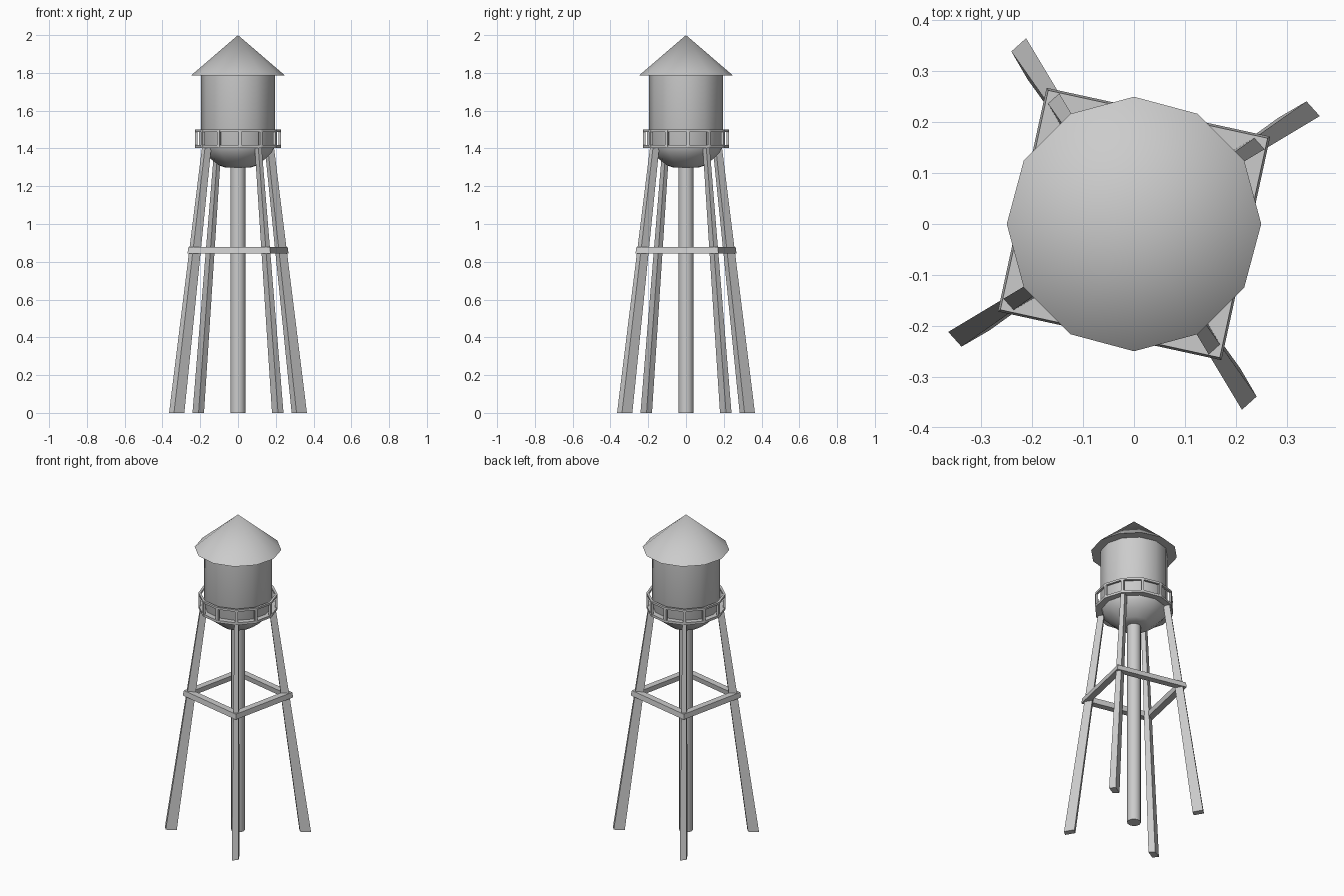
import bpy, bmesh
from math import sin, cos, pi, radians

if "Cube" in bpy.data.objects:
    bpy.data.objects.remove(bpy.data.objects["Cube"])

TWIST = radians(2.7)   # legs and walkway are turned slightly against the tank


def finish(name, bm, smooth=None):
    bmesh.ops.remove_doubles(bm, verts=bm.verts, dist=1e-5)
    bmesh.ops.recalc_face_normals(bm, faces=bm.faces)
    me = bpy.data.meshes.new(name)
    bm.to_mesh(me)
    bm.free()
    ob = bpy.data.objects.new(name, me)
    bpy.context.collection.objects.link(ob)
    if smooth:
        bpy.ops.object.select_all(action='DESELECT')
        ob.select_set(True)
        bpy.context.view_layer.objects.active = ob
        bpy.ops.object.shade_smooth_by_angle(angle=radians(smooth))
    return ob


def lathe(name, profile, sides=12, turn=0.0, closed=False, smooth=None):
    """Spin an (r, z) profile; closed profiles make rings, open ones end on the axis."""
    bm = bmesh.new()
    rings = []
    for r, z in profile:
        if r == 0:
            rings.append([bm.verts.new((0, 0, z))] * sides)
        else:
            rings.append([bm.verts.new((r * cos(turn + 2 * pi * i / sides),
                                        r * sin(turn + 2 * pi * i / sides), z))
                          for i in range(sides)])
    pairs = list(zip(rings, rings[1:]))
    if closed:
        pairs.append((rings[-1], rings[0]))
    for a, b in pairs:
        for i in range(sides):
            j = (i + 1) % sides
            bm.faces.new(list(dict.fromkeys((a[i], a[j], b[j], b[i]))))
    return finish(name, bm, smooth)


def ring(name, r0, r1, z0, z1, sides=12, turn=TWIST):
    return lathe(name, [(r0, z0), (r1, z0), (r1, z1), (r0, z1)], sides, turn, True)


def prism(name, bottom, z0, top, z1, angle=0.0):
    """Loft between two quads, turned about the z axis."""
    bm = bmesh.new()
    c, s = cos(angle), sin(angle)
    lo, hi = [[bm.verts.new((x * c - y * s, x * s + y * c, z)) for x, y in quad]
              for quad, z in ((bottom, z0), (top, z1))]
    bm.faces.new(lo)
    bm.faces.new(hi)
    for i in range(4):
        j = (i + 1) % 4
        bm.faces.new((lo[i], lo[j], hi[j], hi[i]))
    return finish(name, bm)


# Conical roof
lathe("roof", [(0, 1.785), (0.25, 1.785), (0, 2.0)], smooth=40)

# Tank with bowl bottom
lathe("tank", [(0, 1.79), (0.195, 1.79), (0.195, 1.42), (0.18, 1.38), (0.145, 1.345),
               (0.10, 1.31), (0.07, 1.30), (0, 1.30)], smooth=50)

# Central pipe
lathe("center_pipe", [(0, 0), (0.04, 0), (0.04, 1.31), (0, 1.31)], smooth=40)

# Walkway floor and railing
ring("walkway_floor", 0.175, 0.228, 1.403, 1.418)
ring("top_rail", 0.214, 0.228, 1.487, 1.50)
for i in range(12):
    quad = [(0.214, -0.008), (0.227, -0.008), (0.227, 0.008), (0.214, 0.008)]
    prism(f"rail_post_{i + 1}", quad, 1.41, quad, 1.495, TWIST + i * pi / 6)

# Tapered leaning legs
foot = [(0.339, 0.241), (0.365, 0.212), (0.310, 0.180), (0.284, 0.209)]
head = [(0.174, 0.125), (0.190, 0.107), (0.157, 0.088), (0.141, 0.106)]
for i in range(4):
    prism(f"leg_{i + 1}", foot, 0, head, 1.41, i * pi / 2)

# Square brace frame between the legs
lathe("leg_brace", [(0.262, 0.845), (0.318, 0.845), (0.312, 0.877), (0.256, 0.877)],
      4, TWIST + pi / 6, True)
